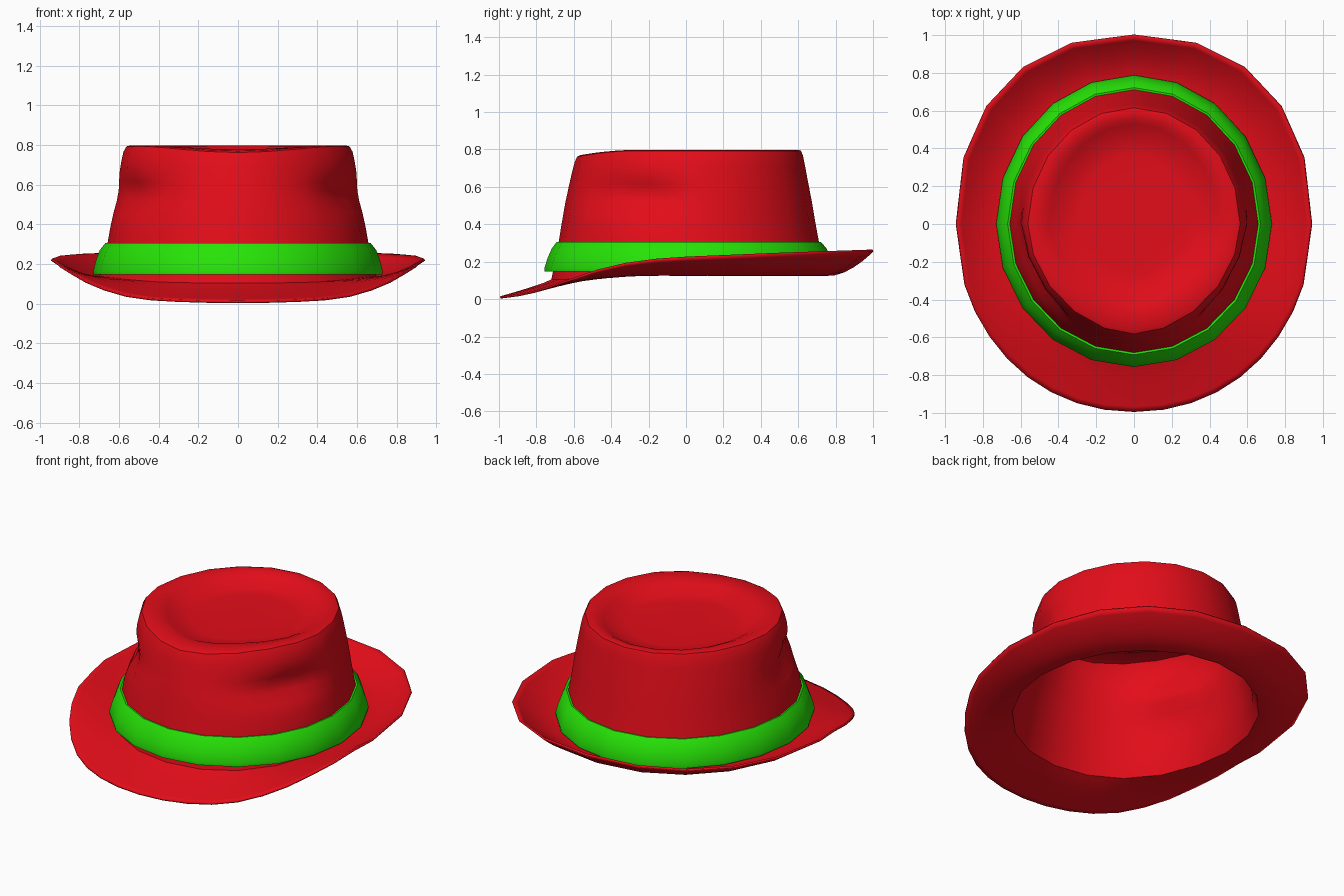
import bpy, bmesh
from math import cos, sin, pi, exp

if "Cube" in bpy.data.objects:
    bpy.data.objects.remove(bpy.data.objects["Cube"])

SEG = 40


def lerp_table(table, v):
    if v <= table[0][0]:
        return table[0][1]
    for (a, za), (b, zb) in zip(table, table[1:]):
        if v <= b:
            return za + (zb - za) * (v - a) / (b - a)
    return table[-1][1]


def outline(rx, front, back, n_front=2.0, n_back=2.0, round_front=False):
    """Egg-shaped 20-sided outline, each side split once; the front may be rounder."""
    pts = []
    for k in range(SEG):
        a = 2 * pi * k / SEG
        c, s = cos(a), sin(a)
        e = 2 / (n_back if s >= 0 else n_front)
        x = rx * abs(c) ** e * (1 if c >= 0 else -1)
        y = back * abs(s) ** e if s >= 0 else -front * abs(s) ** e
        pts.append((x, y))
    for k in range(1, SEG, 2):
        if not (round_front and pts[k][1] < -0.2):
            p, q = pts[k - 1], pts[(k + 1) % SEG]
            pts[k] = ((p[0] + q[0]) / 2, (p[1] + q[1]) / 2)
    return pts


def loft(name, rings, color, cap=False, loop=False):
    bm = bmesh.new()
    vs = [[bm.verts.new(p) for p in r] for r in rings]
    pairs = list(zip(vs, vs[1:])) + ([(vs[-1], vs[0])] if loop else [])
    for a, b in pairs:
        for k in range(SEG):
            j = (k + 1) % SEG
            bm.faces.new((a[k], b[k], b[j], a[j]))
    if cap:
        bm.faces.new(vs[0])
    me = bpy.data.meshes.new(name)
    bm.to_mesh(me)
    bm.free()
    ob = bpy.data.objects.new(name, me)
    bpy.context.collection.objects.link(ob)
    mat = bpy.data.materials.new(name + "_color")
    mat.diffuse_color = color
    mat.use_nodes = True
    mat.node_tree.nodes["Principled BSDF"].inputs["Base Color"].default_value = mat.diffuse_color
    me.materials.append(mat)
    bpy.ops.object.select_all(action='DESELECT')
    ob.select_set(True)
    bpy.context.view_layer.objects.active = ob
    bpy.ops.object.shade_smooth_by_angle(angle=0.7)
    return ob


def front_dip(y, z):
    # crown top sinks a little towards the front
    t = min(1, max(0, (-y - 0.25) / 0.35))
    return z - 0.035 * t * t * max(0, min(1, (z - 0.5) / 0.28))


def pinch(x, y, z):
    # finger pinches on both front sides of the crown
    g = 0.065 * exp(-((y + 0.25) / 0.22) ** 2 - ((z - 0.55) / 0.085) ** 2)
    s = 1 if x > 0 else -1
    w = min(1, abs(x) / 0.3)
    return (x - s * g * 0.85 * w, y + g * 0.5 * w, z)


rings = []
# teardrop dent in the crown top: half width, front, back, front exponent, z
for rx, f, b, n, z in [(0.12, 0.12, 0.16, 1.8, 0.73), (0.3, 0.27, 0.37, 1.6, 0.73),
                       (0.38, 0.35, 0.45, 1.6, 0.736), (0.45, 0.43, 0.53, 1.65, 0.775),
                       (0.49, 0.48, 0.56, 1.75, 0.792), (0.54, 0.565, 0.6, 1.84, 0.798)]:
    rings.append([(x, y, front_dip(y, z)) for x, y in outline(rx, f, b, n)])
# crown wall, a little more pointed at the front towards the top
for rx, f, b, z in [(0.562, 0.582, 0.615, 0.793), (0.578, 0.595, 0.626, 0.765),
                    (0.59, 0.608, 0.637, 0.71), (0.6, 0.618, 0.646, 0.66), (0.608, 0.627, 0.655, 0.615),
                    (0.616, 0.635, 0.663, 0.57), (0.624, 0.645, 0.673, 0.52), (0.632, 0.655, 0.683, 0.46),
                    (0.643, 0.667, 0.695, 0.39), (0.657, 0.68, 0.71, 0.31), (0.675, 0.7, 0.732, 0.2)]:
    n = 2 - 0.16 * min(1, max(0, (z - 0.42) / 0.33))
    rings.append([pinch(x, y, front_dip(y, z)) for x, y in outline(rx, f, b, n)])
# brim, drooping in front and curling up at sides and back
edge_z = [(-1, 0.014), (-0.9, 0.026), (-0.8, 0.048), (-0.6, 0.115), (-0.4, 0.182), (-0.2, 0.213),
          (0, 0.227), (0.5, 0.248), (1, 0.265)]
base = outline(0.7, 0.72, 0.76)
edge = outline(0.937, 0.995, 0.995, 2.08, 2.25, True)
for t in (0, 0.15, 0.35, 0.55, 0.75, 0.9, 1):
    ring = []
    for (x0, y0), (x1, y1) in zip(base, edge):
        ze = lerp_table(edge_z, y1)
        z0 = 0.135 - 0.03 * min(1, max(0, (-y0 - 0.25) / 0.4))
        p = 0.85 + 0.95 * min(1, max(0, (ze - 0.03) / 0.13))
        ring.append((x0 + (x1 - x0) * t, y0 + (y1 - y0) * t, z0 + (ze - z0) * t ** p))
    rings.append(ring)
hat = loft("hat_body", rings, (0.77, 0.004, 0.01, 1), cap=True)
shell = hat.modifiers.new("thickness", 'SOLIDIFY')
shell.thickness = 0.012
shell.offset = -1

# hat band
band = []
for rx, f, b, z in [(0.656, 0.679, 0.709, 0.303), (0.669, 0.692, 0.722, 0.305), (0.697, 0.718, 0.752, 0.27),
                    (0.716, 0.74, 0.773, 0.22), (0.73, 0.757, 0.788, 0.165), (0.728, 0.755, 0.786, 0.147),
                    (0.692, 0.713, 0.75, 0.147)]:
    band.append([(x, y, z) for x, y in outline(rx, f, b)])
loft("hat_band", band, (0.02, 0.77, 0.002, 1), loop=True)
